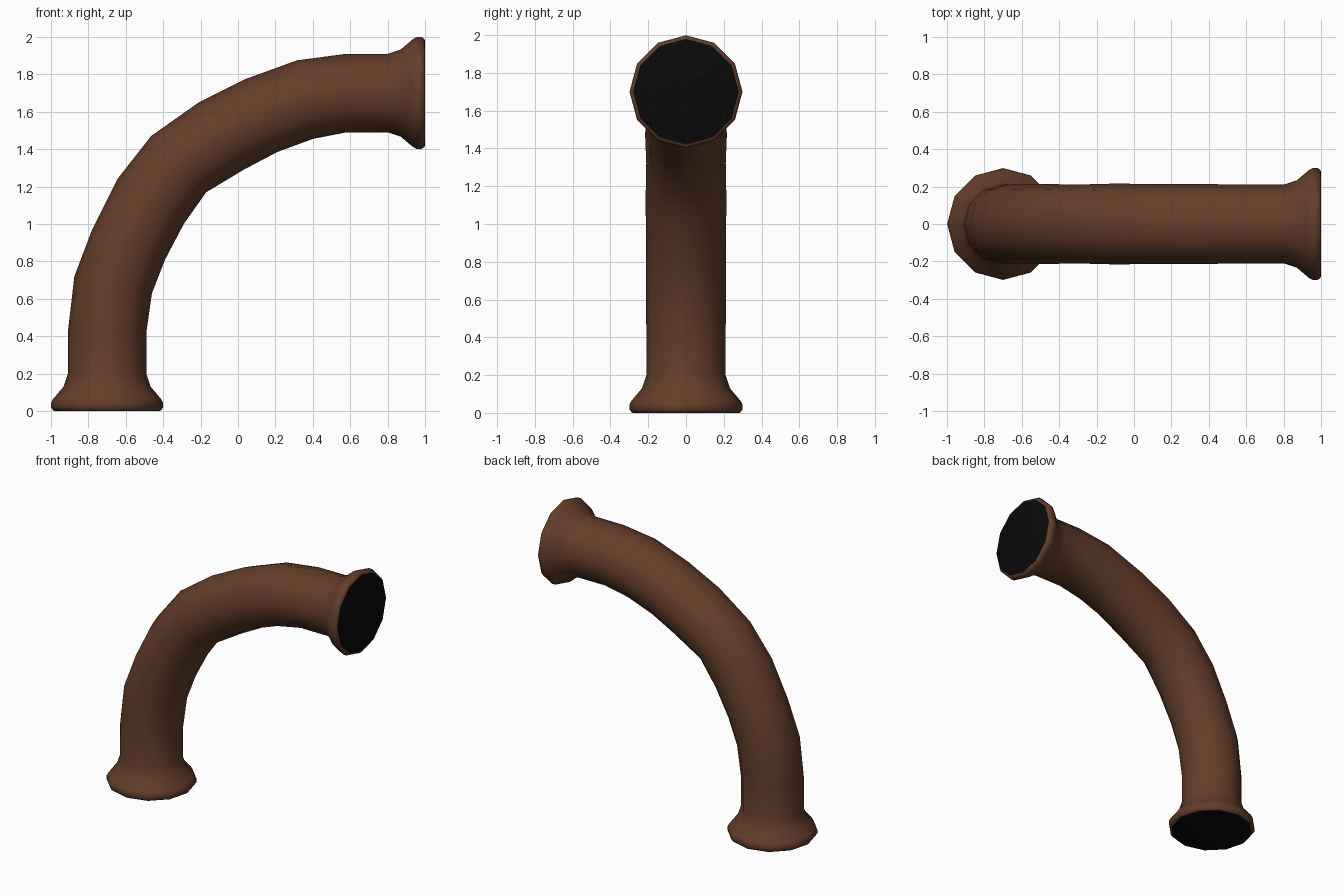
import bpy, bmesh, math
from mathutils import Vector

cube = bpy.data.objects.get("Cube")
if cube:
    bpy.data.objects.remove(cube, do_unlink=True)

SIDES = 12


def material(name, colour):
    mat = bpy.data.materials.new(name)
    mat.use_nodes = True
    mat.diffuse_color = (*colour, 1)
    bsdf = mat.node_tree.nodes["Principled BSDF"]
    bsdf.inputs["Base Color"].default_value = (*colour, 1)
    bsdf.inputs["Roughness"].default_value = 0.8
    return mat


brown = material("rust brown", (0.125, 0.047, 0.022))
black = material("dark opening", (0.003, 0.003, 0.003))

# Flared lip: distance from the open end, radius
lip = [(0, 0.28), (0.003, 0.288), (0.018, 0.299), (0.045, 0.299),
       (0.065, 0.288), (0.13, 0.233), (0.2, 0.21)]

# Bend: outer and inner edge of each ring in the x-z plane
bend = [((-0.91, 0.42), (-0.49, 0.42)), ((-0.875, 0.72), (-0.46, 0.63)),
        ((-0.78, 0.97), (-0.39, 0.81)), ((-0.645, 1.24), (-0.29, 1.0)),
        ((-0.465, 1.47), (-0.17, 1.17)), ((-0.21, 1.65), (0.03, 1.29)),
        ((0.04, 1.775), (0.21, 1.385)), ((0.315, 1.875), (0.4, 1.455)),
        ((0.58, 1.91), (0.58, 1.49))]

# All rings in order, from the floor lip to the side lip
rings = [((-0.7 - r, d), (-0.7 + r, d)) for d, r in lip]
rings += bend
rings += [((1 - d, 1.7 + r), (1 - d, 1.7 - r)) for d, r in reversed(lip)]

bm = bmesh.new()
loops = []
for outer, inner in rings:
    a = Vector((outer[0], 0, outer[1]))
    b = Vector((inner[0], 0, inner[1]))
    centre, arm = (a + b) / 2, (a - b) / 2
    side = Vector((0, arm.length, 0))
    angles = [math.tau * i / SIDES for i in range(SIDES)]
    loops.append([bm.verts.new(centre + arm * math.cos(t) + side * math.sin(t))
                  for t in angles])

# Pipe wall
for low, high in zip(loops, loops[1:]):
    for i in range(SIDES):
        j = (i + 1) % SIDES
        bm.faces.new((low[i], low[j], high[j], high[i]))

# Dark discs closing both ends
for loop in (loops[0], loops[-1]):
    bm.faces.new(loop).material_index = 1
bmesh.ops.recalc_face_normals(bm, faces=bm.faces[:])

mesh = bpy.data.meshes.new("bent_pipe")
bm.to_mesh(mesh)
bm.free()
mesh.materials.append(brown)
mesh.materials.append(black)
pipe = bpy.data.objects.new("bent_pipe", mesh)
bpy.context.collection.objects.link(pipe)

bpy.ops.object.select_all(action="DESELECT")
pipe.select_set(True)
bpy.context.view_layer.objects.active = pipe
bpy.ops.object.shade_smooth_by_angle(angle=math.radians(50))
